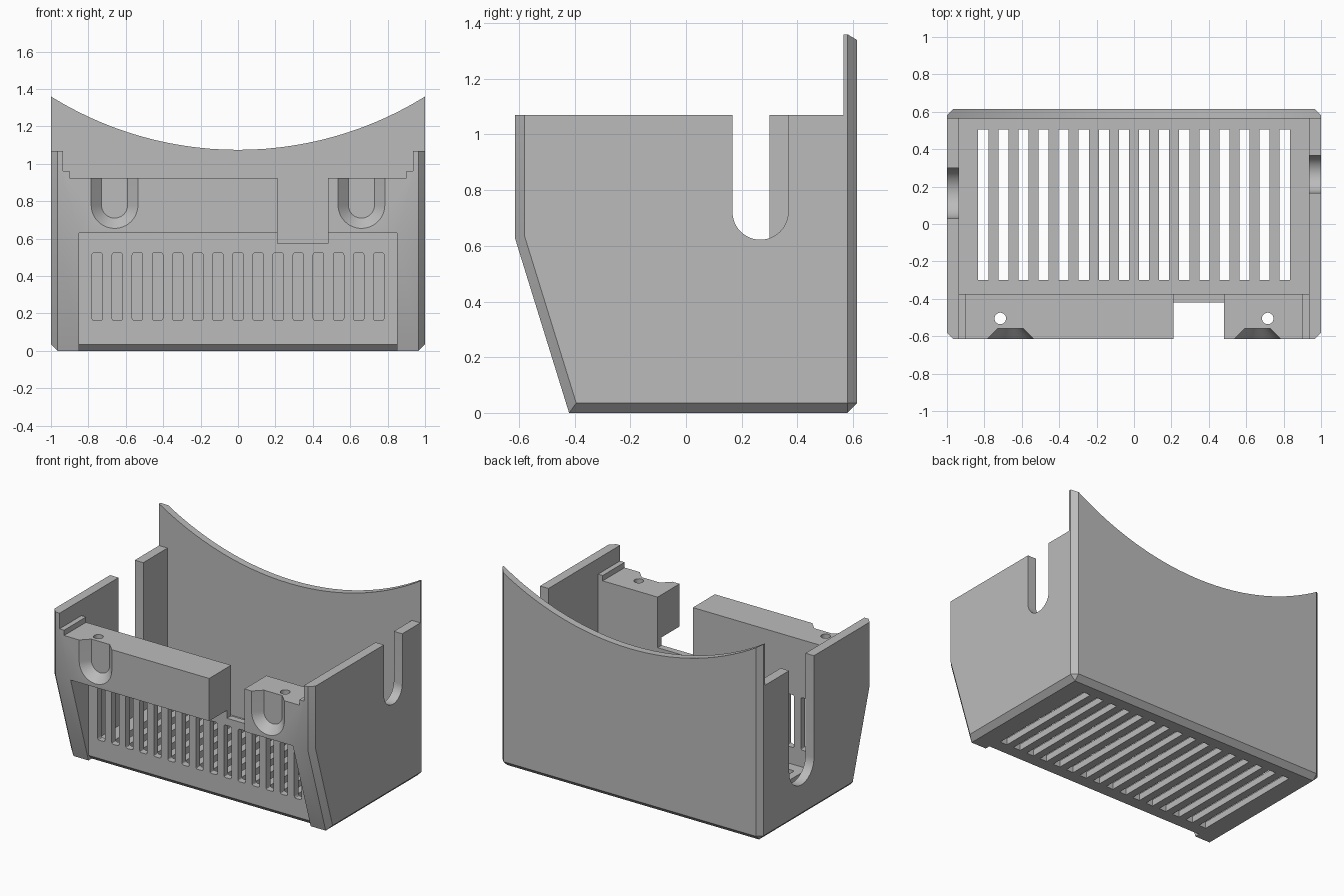
import bpy, bmesh, math

if "Cube" in bpy.data.objects:
    bpy.data.objects.remove(bpy.data.objects["Cube"])

GREY = bpy.data.materials.new("plain grey")
GREY.diffuse_color = (0.5, 0.5, 0.5, 1)
GREY.use_nodes = True
GREY.node_tree.nodes["Principled BSDF"].inputs["Base Color"].default_value = GREY.diffuse_color
C = 0.035      # chamfer size
T = 0.565      # inner face of the back wall


def place(axis, p, d):
    """2D profile point plus depth along an axis -> 3D point."""
    return {"X": (d, p[0], p[1]), "Y": (p[0], d, p[1]), "Z": (p[0], p[1], d)}[axis]


def add_object(name, bm):
    bmesh.ops.recalc_face_normals(bm, faces=bm.faces)
    me = bpy.data.meshes.new(name)
    bm.to_mesh(me)
    bm.free()
    ob = bpy.data.objects.new(name, me)
    bpy.context.collection.objects.link(ob)
    return ob


def loft(bm, axis, pts_a, a, pts_b, b):
    """Closed solid between two matching profiles."""
    va = [bm.verts.new(place(axis, p, a)) for p in pts_a]
    vb = [bm.verts.new(place(axis, p, b)) for p in pts_b]
    bm.faces.new(va)
    bm.faces.new(vb[::-1])
    for i in range(len(va)):
        j = (i + 1) % len(va)
        bm.faces.new((va[i], vb[i], vb[j], va[j]))


def rect(u0, u1, v0, v1):
    return [(u0, v0), (u1, v0), (u1, v1), (u0, v1)]


def arc(cu, cv, r, a0, a1, n):
    return [(cu + r * math.cos(math.radians(a0 + (a1 - a0) * i / n)),
             cv + r * math.sin(math.radians(a0 + (a1 - a0) * i / n))) for i in range(n + 1)]


def u_shape(cu, bottom, r, top):
    return arc(cu, bottom + r, r, 180, 360, 24) + [(cu + r, top), (cu - r, top)]


def rounded(u0, u1, v0, v1, r):
    return (arc(u0 + r, v0 + r, r, 180, 270, 3) + arc(u1 - r, v0 + r, r, 270, 360, 3)
            + arc(u1 - r, v1 - r, r, 0, 90, 3) + arc(u0 + r, v1 - r, r, 90, 180, 3))


def cut(body, name, solids):
    """Subtract a group of (axis, profile, a, b[, second profile]) solids."""
    bm = bmesh.new()
    for s in solids:
        loft(bm, s[0], s[1], s[2], s[4] if len(s) > 4 else s[1], s[3])
    cutter = add_object(name, bm)
    cutter.hide_render = True
    mod = body.modifiers.new(name, "BOOLEAN")
    mod.operation, mod.solver, mod.object = "DIFFERENCE", "EXACT", cutter
    bpy.context.view_layer.objects.active = body
    bpy.ops.object.modifier_apply(modifier=mod.name)
    bpy.data.objects.remove(cutter)


# Outer body from its side profile, with chamfered side, bottom and back edges
side = [(-0.615, 1.07), (-0.615, 0.63), (-0.42, 0), (0.615, 0),
        (0.615, 1.36), (T, 1.36), (T, 1.07)]
bm = bmesh.new()
loft(bm, "X", side, -1, side, 1)
chamfered = []
for e in bm.edges:
    a, b = (v.co for v in e.verts)
    rim = abs(a.x - b.x) < 1e-4
    top = min(a.z, b.z) > 1.0
    back_bottom = not rim and a.y > 0.6 and a.z < 0.01
    if (rim and not top) or back_bottom:
        chamfered.append(e)
bmesh.ops.bevel(bm, geom=chamfered, offset=C, segments=1, affect="EDGES", profile=0.5)
body = add_object("vented_housing", bm)

# Curved top of the back wall
R = 1.897
cut(body, "back_curve", [("Y", arc(0, 1.075 + R, R, 0, 360, 160)[:-1], 0.4, 1)])

# Main cavity
cut(body, "cavity", [("Z", rect(-0.935, 0.935, -0.375, T), 0.045, 2)])

# Stepped top of the front block
step = [(-0.9, 0.925), (0.9, 0.925), (0.9, 0.962), (0.935, 0.962), (0.935, 2),
        (-0.935, 2), (-0.935, 0.962), (-0.9, 0.962)]
cut(body, "block_step", [("Y", step, -1, -0.3)])

# Recess in front of the grille, leaving a chamfer along the bottom
recess = [(-1, -0.2), (-0.185, -0.2), (-0.42, C), (-0.42, 0.63), (-1, 0.63)]
cut(body, "grille_recess", [("X", recess, -0.85, 0.85)])

# Notch in the front block
cut(body, "block_notch", [("Y", rect(0.21, 0.48, 0.575, 1.5), -1, -0.3)])

# Vent slots in the grille and the floor
cut(body, "grille_slots", [
    ("Y", rounded(x - 0.028, x + 0.028, 0.162, 0.525, 0.012), -0.5, -0.33)
    for x in [(i - 7) * 0.1075 for i in range(15)]])
cut(body, "floor_slots", [
    ("Z", rect(x - 0.027, x + 0.027, -0.3, 0.505), -0.1, 0.1)
    for x in [(i - 7.5) * 0.1075 for i in range(16)]])

# Cable slots in the side walls, the left one wider and deeper
cut(body, "right_slot", [("X", u_shape(0.267, 0.622, 0.1, 2), 0.9, 1.1)])
cut(body, "left_slot", [("X", u_shape(0.165, 0.23, 0.135, 2), -1.1, -0.9)])

# Tapered screw pockets and vertical screw holes in the front block
cut(body, "screw_pockets", [
    ("Y", u_shape(s * 0.66, 0.645, 0.135, 1.2), -0.625, -0.56,
     u_shape(s * 0.66, 0.71, 0.07, 1.2)) for s in (-1, 1)])
cut(body, "screw_holes", [
    ("Z", arc(s * 0.715, -0.505, 0.031, 0, 360, 24)[:-1], 0.5, 1.2) for s in (-1, 1)])

# Finish
body.data.materials.clear()
body.data.materials.append(GREY)
for p in body.data.polygons:
    p.material_index = 0
bpy.ops.object.select_all(action="DESELECT")
body.select_set(True)
bpy.context.view_layer.objects.active = body
bpy.ops.object.shade_smooth_by_angle(angle=math.radians(30))
